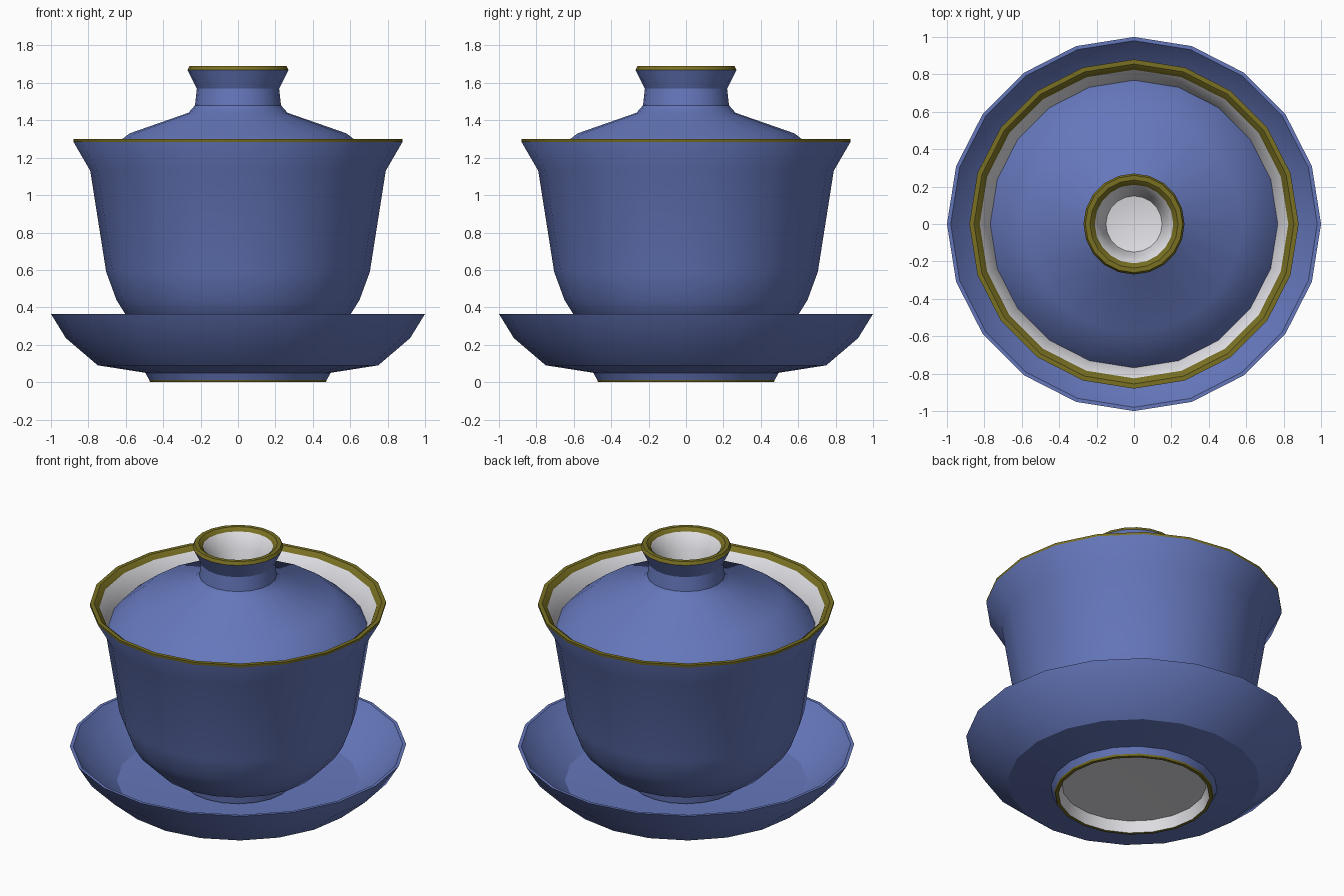
import bpy, bmesh, math

if "Cube" in bpy.data.objects:
    bpy.data.objects.remove(bpy.data.objects["Cube"])

SIDES = 20


def material(name, rgb):
    m = bpy.data.materials.new(name)
    m.diffuse_color = (*rgb, 1)
    m.use_nodes = True
    m.node_tree.nodes["Principled BSDF"].inputs["Base Color"].default_value = m.diffuse_color
    return m


MATS = [material("blue_glaze", (0.13, 0.185, 0.50)),
        material("white_porcelain", (0.80, 0.80, 0.84)),
        material("olive_gold_trim", (0.19, 0.16, 0.016))]
B, W, G = 0, 1, 2


def lathe(name, start, steps):
    """Spin a profile about z; each step is (radius, height, colour of the band leading to it)."""
    bm = bmesh.new()

    def ring(r, z):
        if r == 0:
            return [bm.verts.new((0, 0, z))] * SIDES
        return [bm.verts.new((r * math.cos(2 * math.pi * i / SIDES),
                              r * math.sin(2 * math.pi * i / SIDES), z)) for i in range(SIDES)]

    prev = ring(*start)
    for r, z, colour in steps:
        cur = ring(r, z)
        for i in range(SIDES):
            j = (i + 1) % SIDES
            corners = list(dict.fromkeys([prev[i], prev[j], cur[j], cur[i]]))
            bm.faces.new(corners).material_index = colour
        prev = cur
    bmesh.ops.recalc_face_normals(bm, faces=bm.faces)
    mesh = bpy.data.meshes.new(name)
    bm.to_mesh(mesh)
    bm.free()
    for m in MATS:
        mesh.materials.append(m)
    ob = bpy.data.objects.new(name, mesh)
    bpy.context.collection.objects.link(ob)
    bpy.ops.object.select_all(action='DESELECT')
    ob.select_set(True)
    bpy.context.view_layer.objects.active = ob
    bpy.ops.object.shade_smooth_by_angle(angle=math.radians(30))
    return ob


# saucer: white recess below, trimmed foot ring, blue dish
lathe("saucer", (0, 0.08), [
    (0.43, 0.07, W), (0.45, 0.0, W), (0.47, 0.0, G), (0.475, 0.012, G),
    (0.495, 0.05, B), (0.75, 0.09, B), (0.92, 0.235, B), (1.0, 0.365, B),
    (0.98, 0.365, B), (0.89, 0.26, B), (0.72, 0.14, B), (0.45, 0.12, B), (0, 0.12, B)])

# cup: footed, flared blue wall, trimmed rim, white inside
lathe("cup", (0, 0.18), [
    (0.29, 0.17, W), (0.30, 0.13, W), (0.32, 0.13, G), (0.33, 0.20, B),
    (0.49, 0.25, B), (0.60, 0.36, B), (0.65, 0.44, B), (0.705, 0.59, B),
    (0.79, 1.13, B), (0.88, 1.285, B), (0.88, 1.30, G), (0.855, 1.30, G),
    (0.825, 1.275, G), (0.76, 1.14, W), (0.67, 0.60, W), (0.57, 0.39, W),
    (0.46, 0.29, W), (0, 0.24, W)])

# lid: blue dome with a hollow knob, trimmed top, white underside
lathe("lid", (0, 1.40), [
    (0.24, 1.40, W), (0.55, 1.29, W), (0.69, 1.21, W), (0.745, 1.15, W),
    (0.775, 1.15, B), (0.72, 1.22, B), (0.58, 1.33, B), (0.265, 1.44, B),
    (0.23, 1.48, B), (0.22, 1.57, B), (0.27, 1.67, B), (0.26, 1.69, G),
    (0.235, 1.69, G), (0.21, 1.67, G), (0.17, 1.57, W), (0.15, 1.49, W), (0, 1.46, W)])
